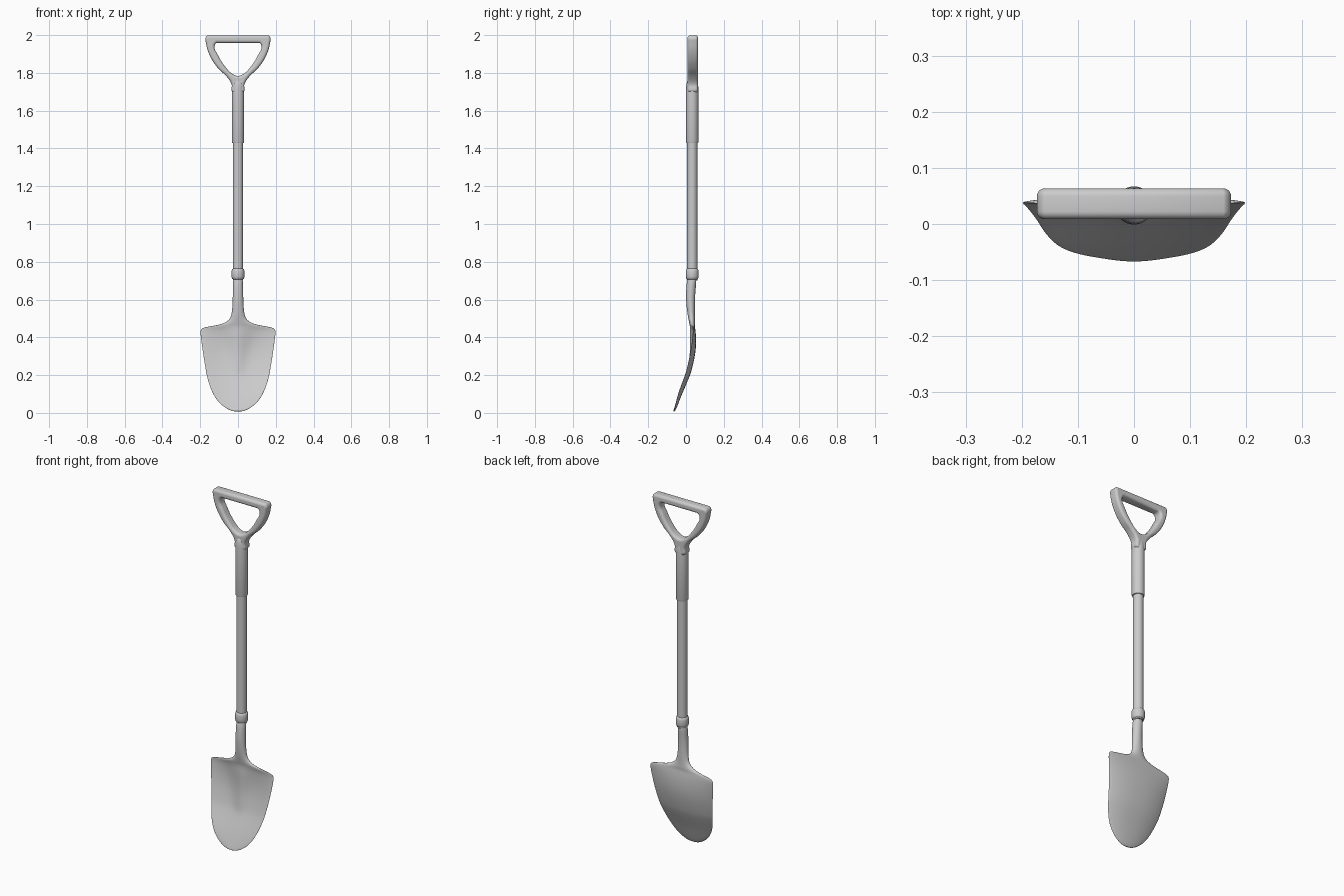
import bpy, bmesh, math

if "Cube" in bpy.data.objects:
    bpy.data.objects.remove(bpy.data.objects["Cube"])

AXIS_Y = 0.033


def finish(obj, angle=40):
    bpy.ops.object.select_all(action='DESELECT')
    obj.select_set(True)
    bpy.context.view_layer.objects.active = obj
    bpy.ops.object.shade_smooth_by_angle(angle=math.radians(angle))


def loft(name, rings, subdiv=0):
    bm = bmesh.new()
    rows = [[bm.verts.new(p) for p in ring] for ring in rings]
    n = len(rows[0])
    for a, b in zip(rows, rows[1:]):
        for i in range(n):
            bm.faces.new((a[i], a[(i + 1) % n], b[(i + 1) % n], b[i]))
    bm.faces.new(rows[0][::-1])
    bm.faces.new(rows[-1])
    bmesh.ops.recalc_face_normals(bm, faces=bm.faces)
    mesh = bpy.data.meshes.new(name)
    bm.to_mesh(mesh)
    bm.free()
    obj = bpy.data.objects.new(name, mesh)
    bpy.context.collection.objects.link(obj)
    finish(obj)
    if subdiv:
        mod = obj.modifiers.new("smooth", 'SUBSURF')
        mod.levels = mod.render_levels = subdiv
    return obj


def turned(name, profile, n=32):
    return loft(name, [[(r * math.cos(2 * math.pi * i / n),
                         AXIS_Y + r * math.sin(2 * math.pi * i / n), z)
                        for i in range(n)] for r, z in profile])


# Shaft, collar and handle socket
turned("shaft", [(0.027, 0.70), (0.027, 1.46)])
turned("collar", [(0.024, 0.705), (0.031, 0.71), (0.034, 0.72), (0.034, 0.75),
                  (0.031, 0.76), (0.026, 0.764)])
turned("handle_socket", [(0.026, 1.428), (0.031, 1.43), (0.033, 1.436),
                         (0.033, 1.71), (0.031, 1.74), (0.024, 1.762), (0.012, 1.77)])

# D-shaped handle: rounded outline with a triangular hole
outer = [(0.03, 1.70), (0.034, 1.74), (0.058, 1.778), (0.106, 1.825), (0.15, 1.893),
         (0.171, 1.965), (0.172, 1.985), (0.160, 1.999)]
inner = [(0.03, 1.795), (0.063, 1.827), (0.105, 1.892), (0.124, 1.942), (0.112, 1.959)]
curve = bpy.data.curves.new("d_handle", 'CURVE')
curve.dimensions = '2D'
curve.fill_mode = 'BOTH'
curve.resolution_u = 6
curve.extrude = 0.0135
curve.bevel_depth = 0.014
curve.bevel_resolution = 4
curve.offset = -0.014
for pts, base in ((outer, []), (inner, [(0.0, 1.784)])):
    loop = base + pts + [(-x, z) for x, z in reversed(pts)]
    sp = curve.splines.new('BEZIER')
    sp.bezier_points.add(len(loop) - 1)
    for bp, (x, z) in zip(sp.bezier_points, loop):
        bp.co = (x, z, 0)
        bp.handle_left_type = bp.handle_right_type = 'AUTO'
    top = len(base) + len(pts) - 1
    sp.bezier_points[top].handle_right_type = 'VECTOR'
    sp.bezier_points[top + 1].handle_left_type = 'VECTOR'
    sp.use_cyclic_u = True
handle = bpy.data.objects.new("d_handle", curve)
bpy.context.collection.objects.link(handle)
handle.location.y = 0.036
handle.rotation_euler.x = math.pi / 2
bpy.ops.object.select_all(action='DESELECT')
handle.select_set(True)
bpy.context.view_layer.objects.active = handle
bpy.ops.object.convert(target='MESH')
finish(bpy.context.view_layer.objects.active, 50)

# Dished blade flowing into the round neck
# z, half width, centre y, half thickness, edge dish, front ridge
stations = [
    (0.007, 0.020, -0.064, 0.004, 0.000, 0.000),
    (0.016, 0.052, -0.060, 0.006, 0.001, 0.000),
    (0.050, 0.100, -0.047, 0.007, 0.007, 0.000),
    (0.100, 0.134, -0.028, 0.007, 0.014, 0.000),
    (0.150, 0.153, -0.006, 0.007, 0.018, 0.000),
    (0.195, 0.166, 0.013, 0.007, 0.020, 0.001),
    (0.225, 0.171, 0.023, 0.007, 0.020, 0.009),
    (0.300, 0.184, 0.041, 0.007, 0.021, 0.018),
    (0.360, 0.192, 0.047, 0.007, 0.017, 0.022),
    (0.410, 0.199, 0.046, 0.007, 0.010, 0.021),
    (0.438, 0.201, 0.043, 0.007, 0.004, 0.016),
    (0.452, 0.188, 0.040, 0.008, 0.002, 0.012),
    (0.461, 0.130, 0.038, 0.010, 0.000, 0.008),
    (0.472, 0.077, 0.035, 0.014, 0.000, 0.003),
    (0.492, 0.046, 0.031, 0.017, 0.000, 0.000),
    (0.520, 0.032, 0.028, 0.020, 0.000, 0.000),
    (0.600, 0.028, 0.023, 0.024, 0.000, 0.000),
    (0.660, 0.027, 0.026, 0.025, 0.000, 0.000),
    (0.725, 0.027, 0.033, 0.026, 0.000, 0.000),
]
N = 32
rings = []
for z, w, cy, th, dish, ridge in stations:
    ridge_w = 0.018 + 0.16 * max(0, min(z, 0.45) - 0.2)
    ring = []
    for i in range(N):
        a = 2 * math.pi * i / N
        u, s = math.cos(a), math.sin(a)
        y = cy + th * s - dish * abs(u) ** 2.4
        if s < 0:
            y -= ridge * math.exp(-(w * u / ridge_w) ** 2)
        ring.append((w * u, y, z))
    rings.append(ring)
loft("blade_and_neck", rings, 2)
